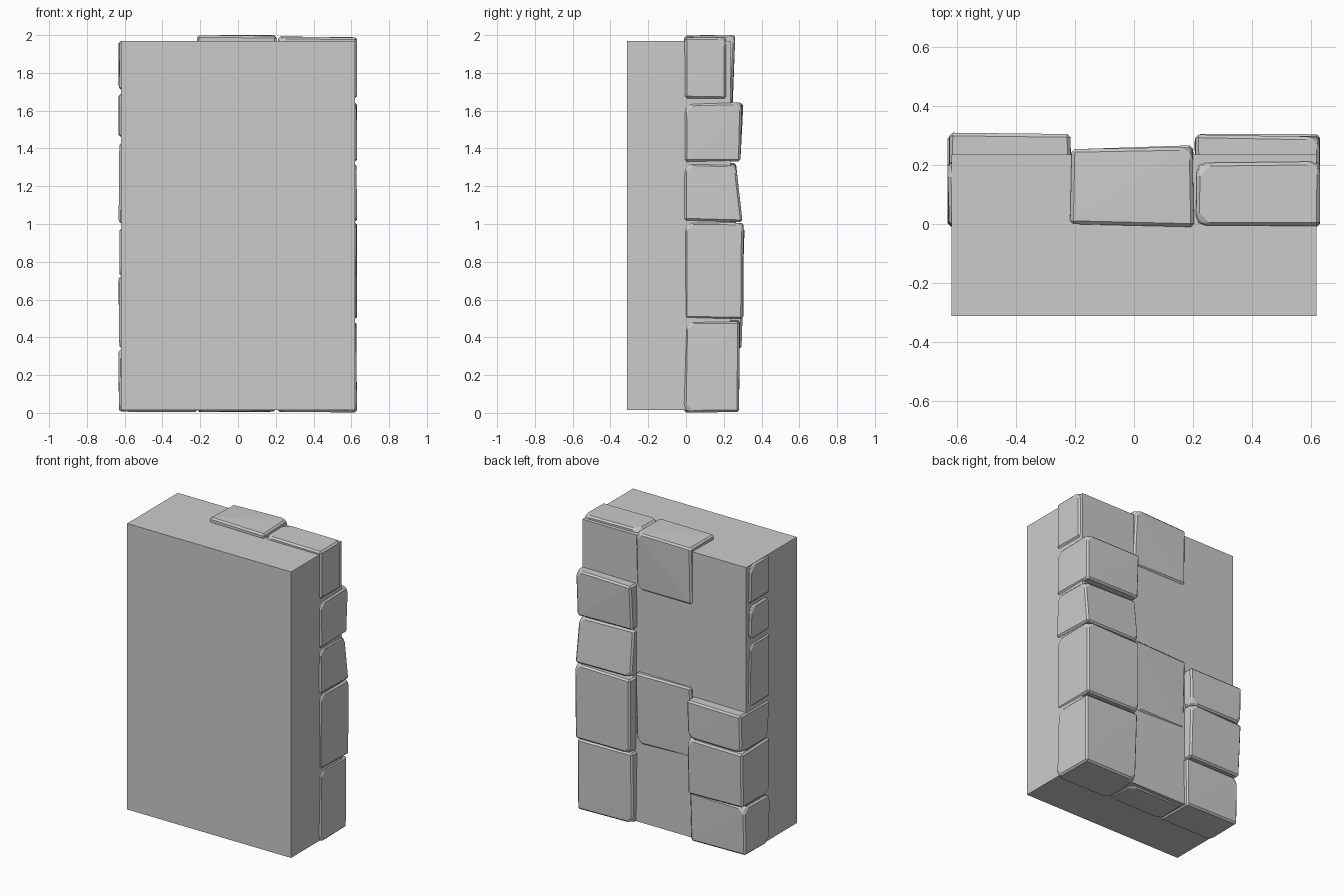
import bpy, bmesh, random
from mathutils import Vector

if "Cube" in bpy.data.objects:
    bpy.data.objects.remove(bpy.data.objects["Cube"])

random.seed(4)

stone_grey = bpy.data.materials.new("stone grey")
stone_grey.diffuse_color = (0.6, 0.6, 0.6, 1)
stone_grey.use_nodes = True
stone_grey.node_tree.nodes["Principled BSDF"].inputs["Base Color"].default_value = stone_grey.diffuse_color


def make_object(name, bm):
    bmesh.ops.recalc_face_normals(bm, faces=bm.faces)
    mesh = bpy.data.meshes.new(name)
    bm.to_mesh(mesh)
    bm.free()
    mesh.materials.append(stone_grey)
    obj = bpy.data.objects.new(name, mesh)
    bpy.context.collection.objects.link(obj)
    return obj


def stone(name, x0, x1, z0, z1, back_low, back_high, skew=0.0):
    """Roughly cut block: uneven box, chamfered, with the chipped faces split flat.
    back_low/back_high lean the rear face, skew lowers its -x side."""
    bm = bmesh.new()
    bmesh.ops.create_cube(bm, size=1)
    for v in bm.verts:
        right, rear, high = v.co.x > 0, v.co.y > 0, v.co.z > 0
        back = (back_high if high else back_low) - (0 if right else skew)
        v.co = Vector((x1 if right else x0,
                       back if rear else -0.012,
                       z1 if high else z0))
        # small inward wobble on each corner
        v.co.x += random.uniform(0, 0.009) * (-1 if right else 1)
        v.co.y += random.uniform(0, 0.012) * (-1 if rear else 1)
        v.co.z += random.uniform(0, 0.012) * (-1 if high else 1)
    # chip a few corners more deeply, then chamfer all edges
    chips = random.sample(list(bm.verts), 4)
    bmesh.ops.bevel(bm, geom=chips, offset=0.04, affect='VERTICES', segments=1)
    bmesh.ops.bevel(bm, geom=list(bm.edges), offset=0.011, affect='EDGES', segments=1)
    pts = [v.co.copy() for v in bm.verts]
    bm.free()
    bm = bmesh.new()
    for p in pts:
        bm.verts.new(p)
    hull = bmesh.ops.convex_hull(bm, input=bm.verts)
    loose = [v for v in bm.verts if not v.link_faces]
    bmesh.ops.delete(bm, geom=loose, context='VERTS')
    return make_object(name, bm)


# Plain wall core
bm = bmesh.new()
bmesh.ops.create_cube(bm, size=1)
for v in bm.verts:
    v.co = Vector((v.co.x * 1.238,
                   0.235 if v.co.y > 0 else -0.312,
                   1.968 if v.co.z > 0 else 0.015))
make_object("wall_core", bm)

# Stone columns: bottom z, top z, rear depth low, rear depth high, skew
columns = {
    "right_stone": (0.205, 0.632, [
        (0.00, 0.495, 0.283, 0.293, 0), (0.495, 1.01, 0.31, 0.312, 0),
        (1.01, 1.325, 0.305, 0.275, 0), (1.325, 1.645, 0.295, 0.307, 0),
        (1.66, 1.995, 0.215, 0.215, 0)]),
    "middle_stone": (-0.22, 0.207, [
        (0.00, 0.50, 0.22, 0.225, 0), (0.55, 1.045, 0.25, 0.272, 0.01),
        (1.05, 1.58, 0.215, 0.22, 0), (1.60, 2.004, 0.252, 0.262, 0)]),
    "left_stone": (-0.634, -0.212, [
        (0.00, 0.345, 0.27, 0.278, 0), (0.335, 0.725, 0.295, 0.308, 0),
        (0.72, 0.985, 0.312, 0.315, 0), (1.00, 1.44, 0.215, 0.215, 0),
        (1.46, 1.69, 0.215, 0.215, 0), (1.71, 1.972, 0.215, 0.215, 0)]),
}
for name, (x0, x1, rows) in columns.items():
    for i, (z0, z1, low, high, skew) in enumerate(rows):
        stone(f"{name}_{i + 1}", x0, x1, z0, z1, low, high, skew)
